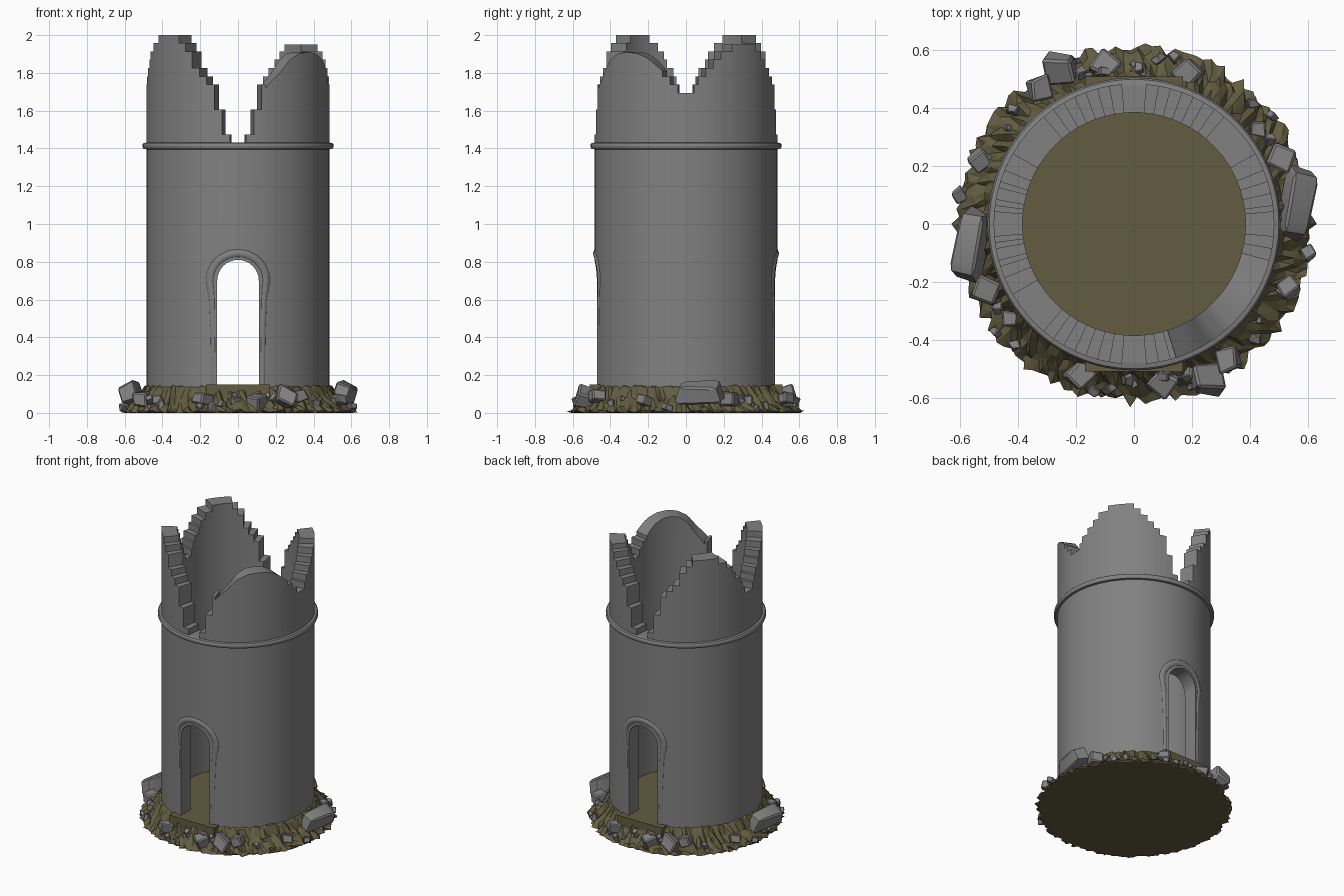
import bpy, bmesh, math, random
from mathutils import Vector, Matrix, Euler

if "Cube" in bpy.data.objects:
    bpy.data.objects.remove(bpy.data.objects["Cube"])

random.seed(7)
R_OUT, R_IN, Z_RING = 0.485, 0.385, 1.42


def material(name, rgb):
    m = bpy.data.materials.new(name)
    m.diffuse_color = (*rgb, 1)
    m.use_nodes = True
    m.node_tree.nodes["Principled BSDF"].inputs["Base Color"].default_value = m.diffuse_color
    return m


STONE = material("grey_stone", (0.22, 0.22, 0.22))
EARTH = material("olive_earth", (0.125, 0.108, 0.052))


def finish(bm, name, mat, smooth=None):
    bmesh.ops.recalc_face_normals(bm, faces=bm.faces)
    me = bpy.data.meshes.new(name)
    bm.to_mesh(me)
    bm.free()
    ob = bpy.data.objects.new(name, me)
    bpy.context.collection.objects.link(ob)
    me.materials.append(mat)
    if smooth:
        shade(ob, smooth)
    return ob


def shade(ob, angle):
    bpy.ops.object.select_all(action='DESELECT')
    ob.select_set(True)
    bpy.context.view_layer.objects.active = ob
    bpy.ops.object.shade_smooth_by_angle(angle=math.radians(angle))


def polar(r, a, z):
    return Vector((r * math.cos(a), r * math.sin(a), z))


def revolve(profile, n):
    """Closed (r, z) profile turned about the z axis."""
    bm = bmesh.new()
    rings = [[bm.verts.new(polar(r, 2 * math.pi * i / n, z)) for r, z in profile] for i in range(n)]
    k = len(profile)
    for i in range(n):
        a, b = rings[i], rings[(i + 1) % n]
        for j in range(k):
            bm.faces.new((a[j], b[j], b[(j + 1) % k], a[(j + 1) % k]))
    return bm


# Round wall with a front and a back doorway
wall = finish(revolve([(R_OUT, 0.1), (R_OUT, Z_RING), (R_IN, Z_RING), (R_IN, 0.1)], 96), "tower_wall", STONE)

door = [(-0.11, 0.05), (0.11, 0.05)] + [
    (0.11 * math.cos(math.pi * i / 16), 0.70 + 0.11 * math.sin(math.pi * i / 16)) for i in range(17)]
bm = bmesh.new()
face = bm.faces.new([bm.verts.new((x, -0.7, z)) for x, z in door])
ext = bmesh.ops.extrude_face_region(bm, geom=[face])
bmesh.ops.translate(bm, vec=(0, 1.4, 0), verts=[v for v in ext["geom"] if isinstance(v, bmesh.types.BMVert)])
cutter = finish(bm, "door_cutter", STONE)
cutter.hide_render = True

mod = wall.modifiers.new("doors", 'BOOLEAN')
mod.object, mod.operation, mod.solver = cutter, 'DIFFERENCE', 'EXACT'
bpy.context.view_layer.objects.active = wall
bpy.ops.object.modifier_apply(modifier="doors")
bpy.data.objects.remove(cutter)
bm = bmesh.new()
bm.from_mesh(wall.data)
bmesh.ops.delete(bm, geom=[f for f in bm.faces if f.calc_center_median().z > Z_RING - 0.001], context='FACES')
bm.to_mesh(wall.data)
bm.free()
shade(wall, 35)

# Ruined top: four broken peaks, deep gaps over the doors, shallow gaps at the sides
PEAK = [(0, 1.43), (5, 1.43), (9, 1.52), (14, 1.62), (18, 1.74), (27, 1.84), (34, 1.94), (42, 1.99),
        (50, 2.0), (58, 1.99), (66, 1.95), (74, 1.87), (82, 1.77), (86, 1.70), (90, 1.70)]
CAPS = {0: 1.95, 1: 2.0, 2: 2.0, 3: 1.91}   # peak height by quadrant


def top_height(deg, quad):
    d = math.degrees(math.asin(min(1, abs(math.cos(math.radians(deg))))))   # angle from door axis
    for (a, ha), (b, hb) in zip(PEAK, PEAK[1:]):
        if a <= d <= b + 1e-6:
            h = ha + (hb - ha) * (d - a) / (b - a)
            break
    return h if h < 1.7 else 1.7 + (h - 1.7) * (CAPS[quad] - 1.7) / 0.3


N = 144
cells = []
for i in range(N):
    a0, a1 = 360 * i / N, 360 * (i + 1) / N
    quad, mid = int(a0 // 90), (a0 + a1) / 2
    if quad == 3 and mid < 345 and mid > 288:       # smooth worn peak
        cells.append((a0, a1, top_height(a0, quad), top_height(a1, quad)))
    else:                                           # stepped masonry courses
        block = (i // 2 * 2 + 1) * 360 / N if 25 < mid % 180 < 155 else mid
        h = top_height(block, quad)
        h = min(CAPS[quad], 1.43 + round((h - 1.43) / 0.044) * 0.044)
        cells.append((a0, a1, h, h))
bm = bmesh.new()


def quad_face(*pts):
    bm.faces.new([bm.verts.new(p) for p in pts])


for i, (a0, a1, h0, h1) in enumerate(cells):
    a0, a1 = math.radians(a0), math.radians(a1)
    quad_face(polar(R_OUT, a0, Z_RING), polar(R_OUT, a1, Z_RING), polar(R_OUT, a1, h1), polar(R_OUT, a0, h0))
    quad_face(polar(R_IN, a1, Z_RING), polar(R_IN, a0, Z_RING), polar(R_IN, a0, h0), polar(R_IN, a1, h1))
    quad_face(polar(R_OUT, a0, h0), polar(R_OUT, a1, h1), polar(R_IN, a1, h1), polar(R_IN, a0, h0))
    nxt = cells[(i + 1) % N][2]
    if abs(nxt - h1) > 0.002:
        lo, hi = min(h1, nxt), max(h1, nxt)
        p = [polar(R_OUT, a1, lo), polar(R_OUT, a1, hi), polar(R_IN, a1, hi), polar(R_IN, a1, lo)]
        quad_face(*(p if nxt < h1 else p[::-1]))
bmesh.ops.remove_doubles(bm, verts=bm.verts, dist=0.0005)
finish(bm, "broken_top", STONE, 35)

# Thin string course under the broken top
finish(revolve([(0.48, 1.395), (0.5, 1.397), (0.506, 1.407), (0.506, 1.42), (0.5, 1.428), (0.48, 1.432)], 96),
       "stone_ring", STONE, 40)

# Rounded surrounds of the two doorways
for name, s in (("front_door_surround", -1), ("back_door_surround", 1)):
    path = [(-0.128, 0.14, 0.6), (-0.130, 0.4, 0.6), (-0.134, 0.6, 0.75)]
    path += [(-0.145 * math.cos(math.pi * i / 16), 0.70 + 0.145 * math.sin(math.pi * i / 16), 1) for i in range(17)]
    path += [(-x, z, r) for x, z, r in path[2::-1]]
    cu = bpy.data.curves.new(name, 'CURVE')
    cu.dimensions, cu.bevel_depth, cu.bevel_resolution, cu.use_fill_caps = '3D', 0.03, 3, True
    sp = cu.splines.new('POLY')
    sp.points.add(len(path) - 1)
    for p, (x, z, r) in zip(sp.points, path):
        depth = 0.463 + (1 - r) * 0.02
        p.co, p.radius = (x, s * math.sqrt(depth ** 2 - x * x), z, 1), r
    ob = bpy.data.objects.new(name, cu)
    bpy.context.collection.objects.link(ob)
    bpy.ops.object.select_all(action='DESELECT')
    ob.select_set(True)
    bpy.context.view_layer.objects.active = ob
    bpy.ops.object.convert(target='MESH')
    ob.data.materials.clear()
    ob.data.materials.append(STONE)
    shade(ob, 40)

# Earth mound with ragged rim, floor and flat underside
bm = bmesh.new()
M = 150
rings = []
for r, z, jr, jz in [(0.47, 0.15, 0, 0), (0.495, 0.135, 0.004, 0.01), (0.525, 0.085, 0.012, 0.022),
                     (0.56, 0.05, 0.012, 0.02), (0.59, 0.025, 0.014, 0.014), (0.61, 0.008, 0.024, 0.006),
                     (0.6, 0, 0.012, 0)]:
    rings.append([bm.verts.new(polar(r + random.uniform(-jr, jr), 2 * math.pi * i / M,
                                     z + random.uniform(-jz, jz))) for i in range(M)])
for a, b in zip(rings, rings[1:]):
    for i in range(M):
        j = (i + 1) % M
        bm.faces.new((a[i], b[i], b[j]))
        bm.faces.new((a[i], b[j], a[j]))
bm.faces.new(rings[0])
bm.faces.new(rings[-1])
finish(bm, "earth_mound", EARTH)

# Earth sills in front of the doorways
for name, s in (("front_sill", -1), ("back_sill", 1)):
    bm = bmesh.new()
    bmesh.ops.create_cube(bm, size=1, matrix=Matrix.Translation((0, s * 0.475, 0.1)) @ Matrix.Diagonal((0.34, 0.07, 0.102, 1)))
    finish(bm, name, EARTH)


def rock(bm, loc, size, rot, jitter=0.14):
    tmp = bmesh.new()
    bmesh.ops.create_cube(tmp, size=1)
    for v in tmp.verts:
        v.co += Vector([random.uniform(-jitter, jitter) for _ in range(3)])
    bmesh.ops.bevel(tmp, geom=tmp.edges[:], offset=0.1, segments=1, affect='EDGES')
    tmp.transform(Matrix.Translation(loc) @ Euler(rot).to_matrix().to_4x4() @ Matrix.Diagonal((*size, 1)))
    me = bpy.data.meshes.new("tmp")
    tmp.to_mesh(me)
    tmp.free()
    bm.from_mesh(me)
    bpy.data.meshes.remove(me)


# Fallen stones: laid on one half, repeated by a half turn
ROCKS = [(0.51, 0.23, 0.07, 0.085), (0.19, 0.52, 0.075, 0.08), (-0.1, 0.545, 0.055, 0.085),
         (-0.25, 0.54, 0.08, 0.10), (-0.33, 0.47, 0.09, 0.075), (-0.53, 0.22, 0.07, 0.06),
         (-0.605, 0.1, 0.03, 0.045), (0.43, 0.33, 0.07, 0.05), (0.02, 0.53, 0.06, 0.045)]
bm = bmesh.new()
rock(bm, (0.565, 0.08, 0.105), (0.085, 0.25, 0.10), (0.1, 0.35, -0.15))
for x, y, z, s in ROCKS:
    rock(bm, (x, y, z), (s, s * 0.9, s * 0.85),
         (random.uniform(-0.5, 0.5), random.uniform(-0.5, 0.5), random.uniform(0, 3)))
for _ in range(22):
    s, r = random.uniform(0.018, 0.04), random.uniform(0.53, 0.61)
    rock(bm, polar(r, random.uniform(0, math.pi), max(0.02, 0.12 - (r - 0.5) * 0.95)), (s, s, s * 0.8),
         [random.uniform(0, 3) for _ in range(3)], 0.2)
half = bmesh.ops.duplicate(bm, geom=bm.verts[:] + bm.edges[:] + bm.faces[:])["geom"]
bmesh.ops.rotate(bm, verts=[g for g in half if isinstance(g, bmesh.types.BMVert)], cent=(0, 0, 0),
                 matrix=Matrix.Rotation(math.pi, 3, 'Z'))
finish(bm, "fallen_stones", STONE, 30)
